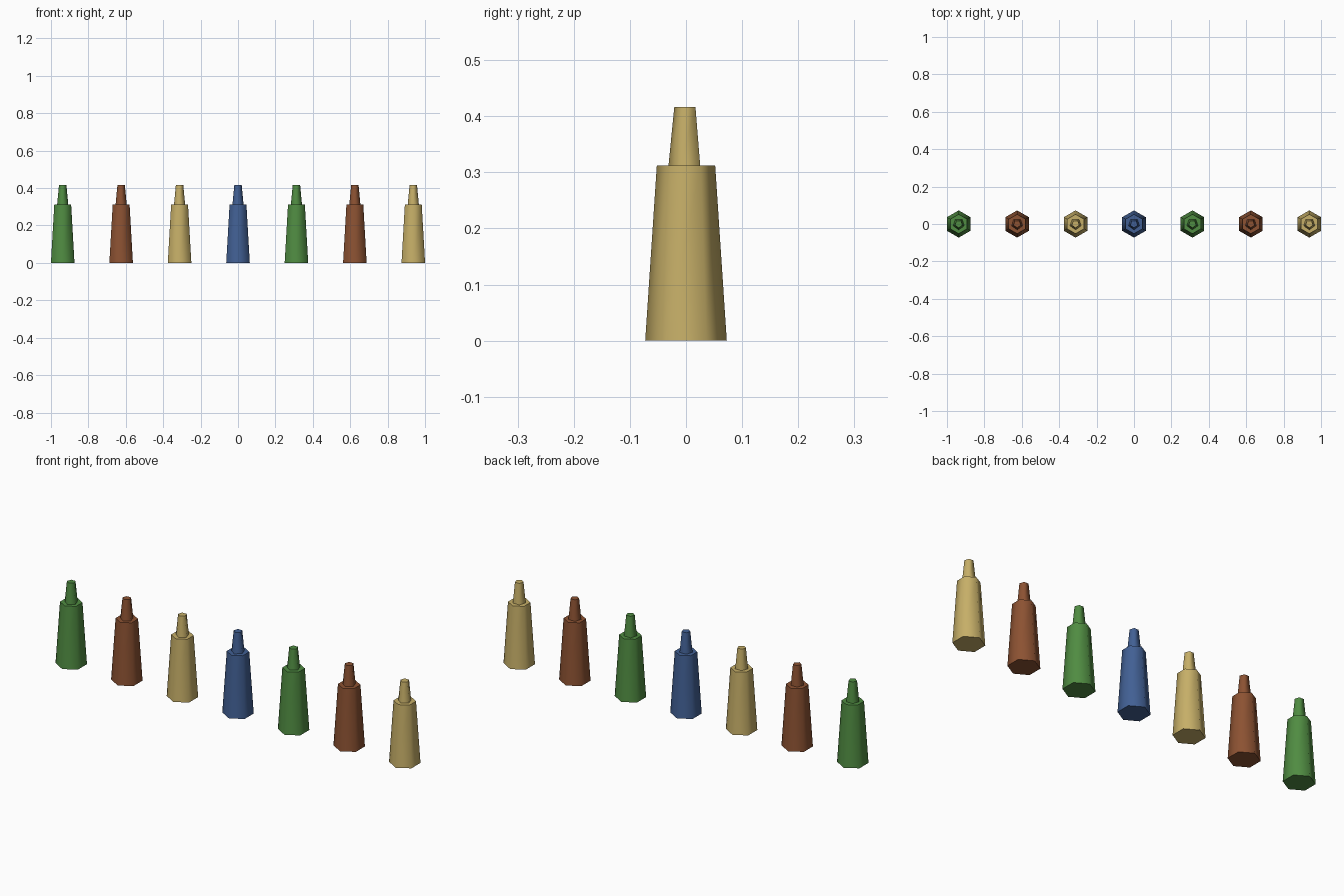
import bpy, bmesh, math

cube = bpy.data.objects.get("Cube")
if cube:
    bpy.data.objects.remove(cube, do_unlink=True)


def make_material(name, rgb):
    mat = bpy.data.materials.new(name)
    mat.use_nodes = True
    color = (*rgb, 1.0)
    mat.diffuse_color = color
    mat.node_tree.nodes["Principled BSDF"].inputs["Base Color"].default_value = color
    return mat


def tapered_prism(name, sides, x, z_low, z_high, r_low, r_high, mat):
    """Capped tapered prism with one corner pointing to the front (-y)."""
    bm = bmesh.new()
    rings = []
    for z, r in ((z_low, r_low), (z_high, r_high)):
        angles = [math.tau * i / sides - math.pi / 2 for i in range(sides)]
        rings.append([bm.verts.new((r * math.cos(a), r * math.sin(a), z)) for a in angles])
    low, high = rings
    for i in range(sides):
        j = (i + 1) % sides
        bm.faces.new((low[i], low[j], high[j], high[i]))
    bm.faces.new(low[::-1])
    bm.faces.new(high)
    mesh = bpy.data.meshes.new(name)
    bm.to_mesh(mesh)
    bm.free()
    mesh.materials.append(mat)
    obj = bpy.data.objects.new(name, mesh)
    obj.location.x = x
    bpy.context.collection.objects.link(obj)
    # Rounded-looking sides, crisp caps
    bpy.ops.object.select_all(action="DESELECT")
    obj.select_set(True)
    bpy.context.view_layer.objects.active = obj
    bpy.ops.object.shade_smooth_by_angle(angle=math.radians(80))
    return obj


green = make_material("green_glass", (0.08, 0.262, 0.054))
brown = make_material("brown_glass", (0.262, 0.084, 0.032))
tan = make_material("tan_glass", (0.565, 0.427, 0.138))
blue = make_material("blue_glass", (0.054, 0.117, 0.296))

# Row of bottles: six-sided body with a five-sided neck
spacing = 0.3124
for n, mat in enumerate((green, brown, tan, blue, green, brown, tan)):
    x = (n - 3) * spacing
    tapered_prism(f"bottle_body_{n + 1}", 6, x, 0, 0.3125, 0.0727, 0.052, mat)
    tapered_prism(f"bottle_neck_{n + 1}", 5, x, 0.3125, 0.4167, 0.0312, 0.0208, mat)
